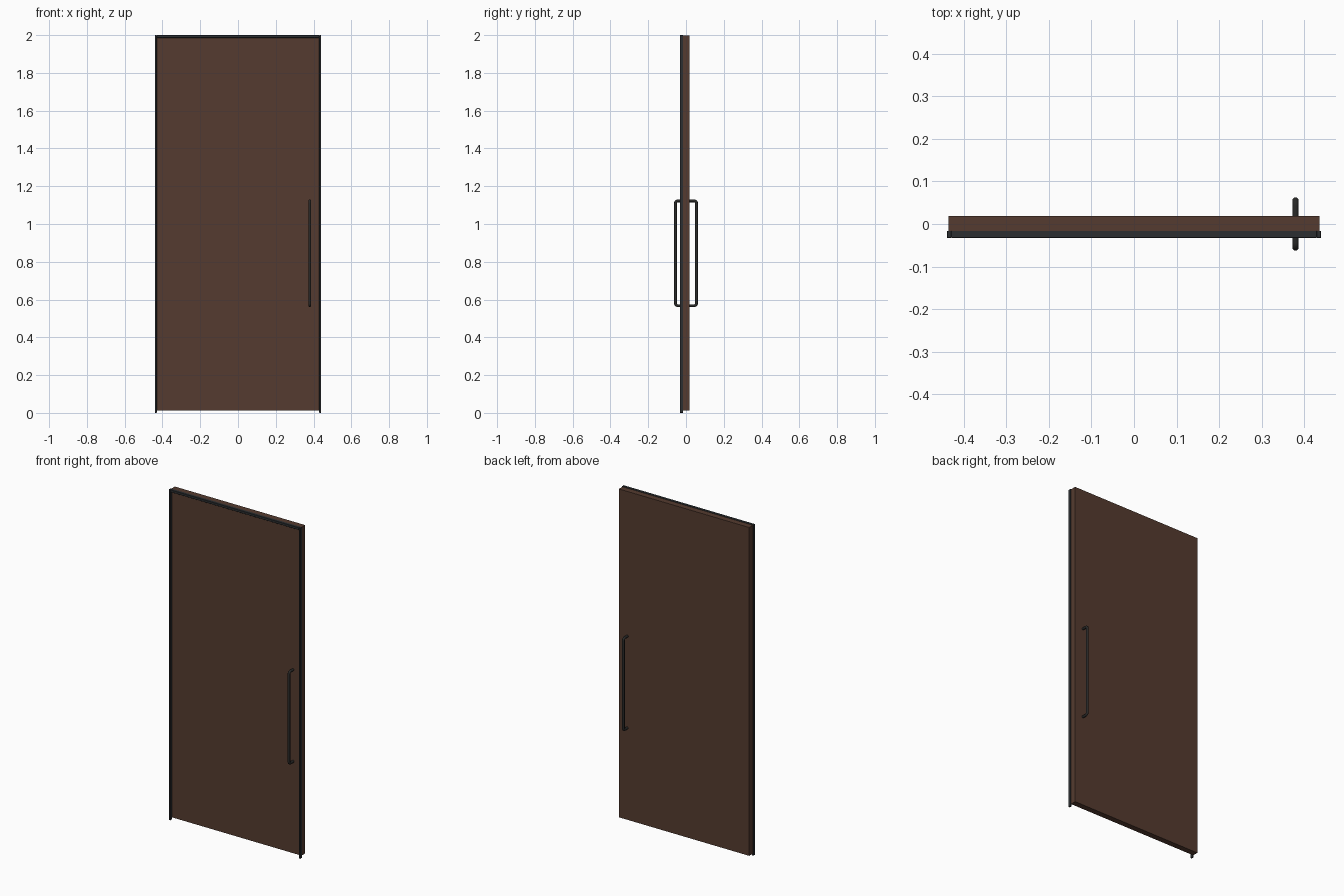
import bpy, math

if "Cube" in bpy.data.objects:
    bpy.data.objects.remove(bpy.data.objects["Cube"])


def material(name, rgb):
    m = bpy.data.materials.new(name)
    m.diffuse_color = (*rgb, 1)
    m.use_nodes = True
    m.node_tree.nodes["Principled BSDF"].inputs["Base Color"].default_value = m.diffuse_color
    return m


wood = material("dark_brown_wood", (0.090, 0.044, 0.029))
steel = material("charcoal_frame", (0.025, 0.028, 0.031))
black = material("black_handle", (0.022, 0.022, 0.021))


def box(name, lo, hi, mat, bevel=0.0):
    bpy.ops.mesh.primitive_cube_add(size=1, location=[(a + b) / 2 for a, b in zip(lo, hi)])
    ob = bpy.context.object
    ob.name = name
    ob.scale = [b - a for a, b in zip(lo, hi)]
    bpy.ops.object.transform_apply(location=False, rotation=False, scale=True)
    ob.data.materials.append(mat)
    if bevel:
        mod = ob.modifiers.new("bevel", 'BEVEL')
        mod.width, mod.segments = bevel, 1
    return ob


# Door leaf, raised slightly above the floor
W, Y_FRONT, Y_SPLIT, Y_BACK = 0.44, -0.033, -0.016, 0.019
box("door_panel", (-0.436, Y_SPLIT, 0.012), (0.436, Y_BACK, 1.998), wood)

# Thin frame on the front: two posts and a head rail, no sill
T = 0.010
for side, x in (("left", -W), ("right", W - T)):
    box(f"frame_post_{side}", (x, Y_FRONT, 0), (x + T, Y_SPLIT, 2), steel, 0.001)
box("frame_head", (-W + T, Y_FRONT, 1.986), (W - T, Y_SPLIT, 2), steel, 0.001)


# Pull handle: round rod bent into a U with tight corners
def handle(name, sign, y_door):
    r, bend, x = 0.0075, 0.012, 0.38
    z0, z1, y_out = 0.56 + r, 1.13 - r, 0.063 - r
    pts = [(y_door, z0)]
    for zc, start in ((z0 + bend, -90), (z1 - bend, 0)):
        for i in range(7):
            a = math.radians(start + 15 * i)
            pts.append((sign * (y_out - bend + bend * math.cos(a)), zc + bend * math.sin(a)))
    pts.append((y_door, z1))
    cu = bpy.data.curves.new(name, 'CURVE')
    cu.dimensions = '3D'
    cu.bevel_depth, cu.bevel_resolution, cu.use_fill_caps = r, 4, True
    sp = cu.splines.new('POLY')
    sp.points.add(len(pts) - 1)
    for p, (y, z) in zip(sp.points, pts):
        p.co = (x, y, z, 1)
    cu.materials.append(black)
    ob = bpy.data.objects.new(name, cu)
    bpy.context.collection.objects.link(ob)
    bpy.ops.object.select_all(action='DESELECT')
    ob.select_set(True)
    bpy.context.view_layer.objects.active = ob
    bpy.ops.object.convert(target='MESH')
    bpy.ops.object.shade_smooth_by_angle(angle=math.radians(40))


handle("front_handle", -1, Y_SPLIT + 0.002)
handle("back_handle", 1, Y_BACK - 0.002)
